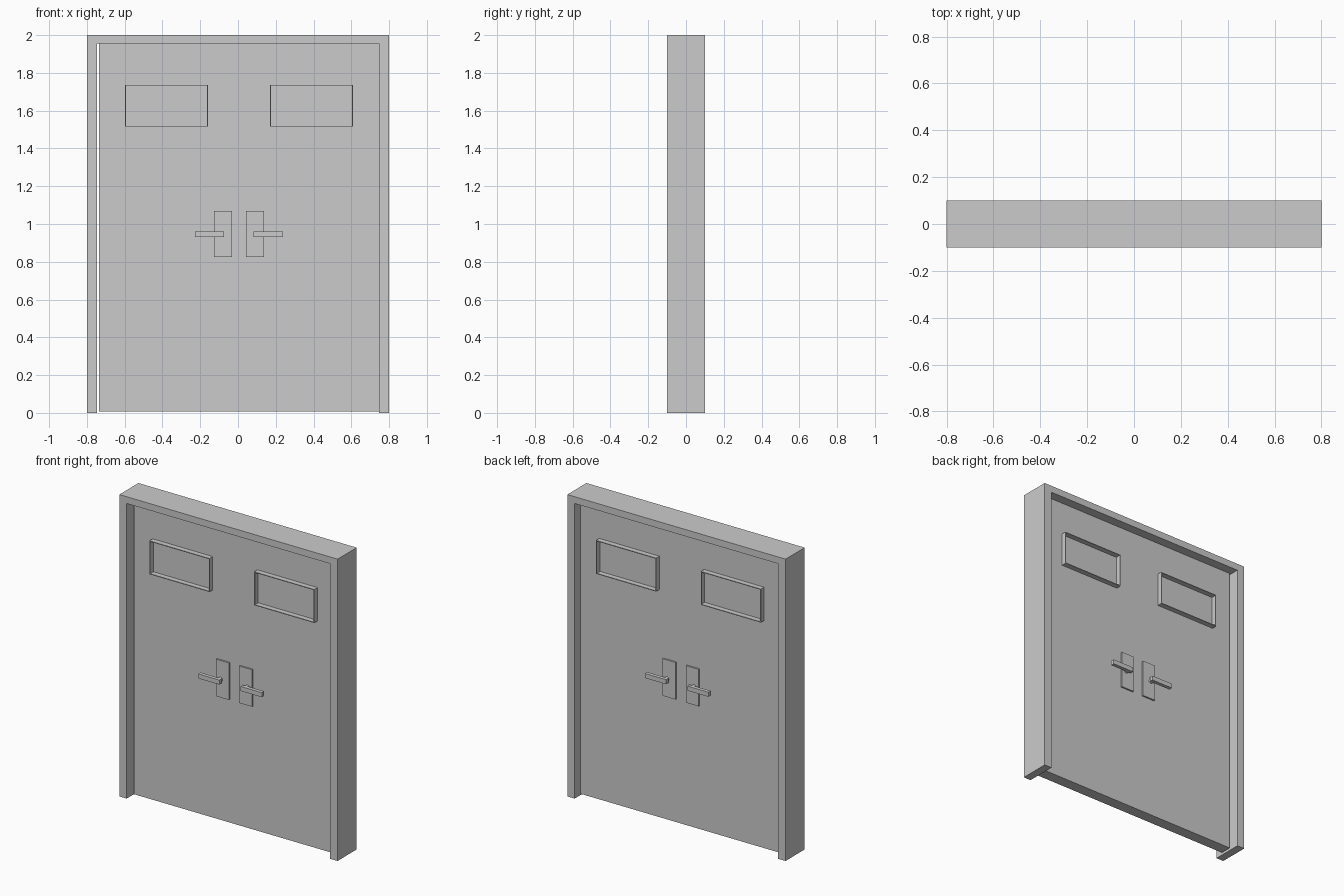
import bpy, bmesh
from mathutils import Matrix

if "Cube" in bpy.data.objects:
    bpy.data.objects.remove(bpy.data.objects["Cube"])

SHIFT = 0.005      # the door pair sits slightly off centre in the frame
FACE = 0.038       # half thickness of the door leaves


def finish(name, bm):
    bmesh.ops.recalc_face_normals(bm, faces=bm.faces)
    mesh = bpy.data.meshes.new(name)
    bm.to_mesh(mesh)
    bm.free()
    obj = bpy.data.objects.new(name, mesh)
    bpy.context.collection.objects.link(obj)
    return obj


def box(name, x, y, z):
    """Box from (min, max) ranges."""
    bm = bmesh.new()
    bmesh.ops.create_cube(bm, size=1)
    for v in bm.verts:
        v.co = [r[0] + (r[1] - r[0]) * (c + 0.5) for r, c in zip((x, y, z), v.co)]
    return finish(name, bm)


def prism(name, outline, y0, y1):
    """Extrude an x-z outline along y."""
    bm = bmesh.new()
    face = bm.faces.new([bm.verts.new((x, y0, z)) for x, z in outline])
    new = bmesh.ops.extrude_face_region(bm, geom=[face])["geom"]
    bmesh.ops.translate(bm, vec=(0, y1 - y0, 0),
                        verts=[g for g in new if isinstance(g, bmesh.types.BMVert)])
    return finish(name, bm)


def rim(name, x, y, z, t):
    """Thin rectangular surround made by insetting and removing the middle."""
    bm = bmesh.new()
    corners = [(x[0], z[0]), (x[1], z[0]), (x[1], z[1]), (x[0], z[1])]
    inner = [(x[0] + t, z[0] + t), (x[1] - t, z[0] + t),
             (x[1] - t, z[1] - t), (x[0] + t, z[1] - t)]
    loops = [[bm.verts.new((px, py, pz)) for px, pz in pts]
             for pts, py in ((corners, y[0]), (corners, y[1]), (inner, y[1]), (inner, y[0]))]
    for a, b in zip(loops, loops[1:] + loops[:1]):
        for i in range(4):
            j = (i + 1) % 4
            bm.faces.new((a[i], a[j], b[j], b[i]))
    return finish(name, bm)


def rod(name, x, y, z, radius):
    """Cylinder along y."""
    bm = bmesh.new()
    bmesh.ops.create_cone(bm, cap_ends=True, segments=24, radius1=radius,
                          radius2=radius, depth=abs(y[1] - y[0]))
    bmesh.ops.rotate(bm, verts=bm.verts, matrix=Matrix.Rotation(1.5707963, 3, 'X'))
    bmesh.ops.translate(bm, verts=bm.verts, vec=(x, (y[0] + y[1]) / 2, z))
    obj = finish(name, bm)
    bpy.context.view_layer.objects.active = obj
    obj.select_set(True)
    bpy.ops.object.shade_smooth_by_angle()
    obj.select_set(False)


# Door frame: two jambs and a head, open at the floor
prism("door_frame", [(-0.8, 0), (-0.746, 0), (-0.746, 1.955), (0.746, 1.955),
                     (0.746, 0), (0.8, 0), (0.8, 2), (-0.8, 2)], -0.1, 0.1)

for sx, side in ((-1, "left"), (1, "right")):
    def span(a, b):
        return sorted((SHIFT + sx * a, SHIFT + sx * b))

    # Door leaf
    box(side + "_door", span(0, 0.741), (-FACE, FACE), (0.008, 1.956))

    for sy, end in ((-1, "front"), (1, "back")):
        def depth(a, b):
            return sorted((sy * a, sy * b))
        tag = side + "_" + end
        # Window surround
        rim(tag + "_window_rim", span(0.164, 0.604), depth(FACE - 0.005, 0.072),
            (1.515, 1.737), 0.005)
        # Handle plate, spindle and lever
        box(tag + "_handle_plate", span(0.038, 0.132), depth(FACE - 0.005, 0.049), (0.825, 1.07))
        rod(tag + "_handle_spindle", SHIFT + sx * 0.098, depth(0.045, 0.075), 0.946, 0.014)
        box(tag + "_handle_lever", span(0.078, 0.233), depth(0.066, 0.09), (0.931, 0.961))
